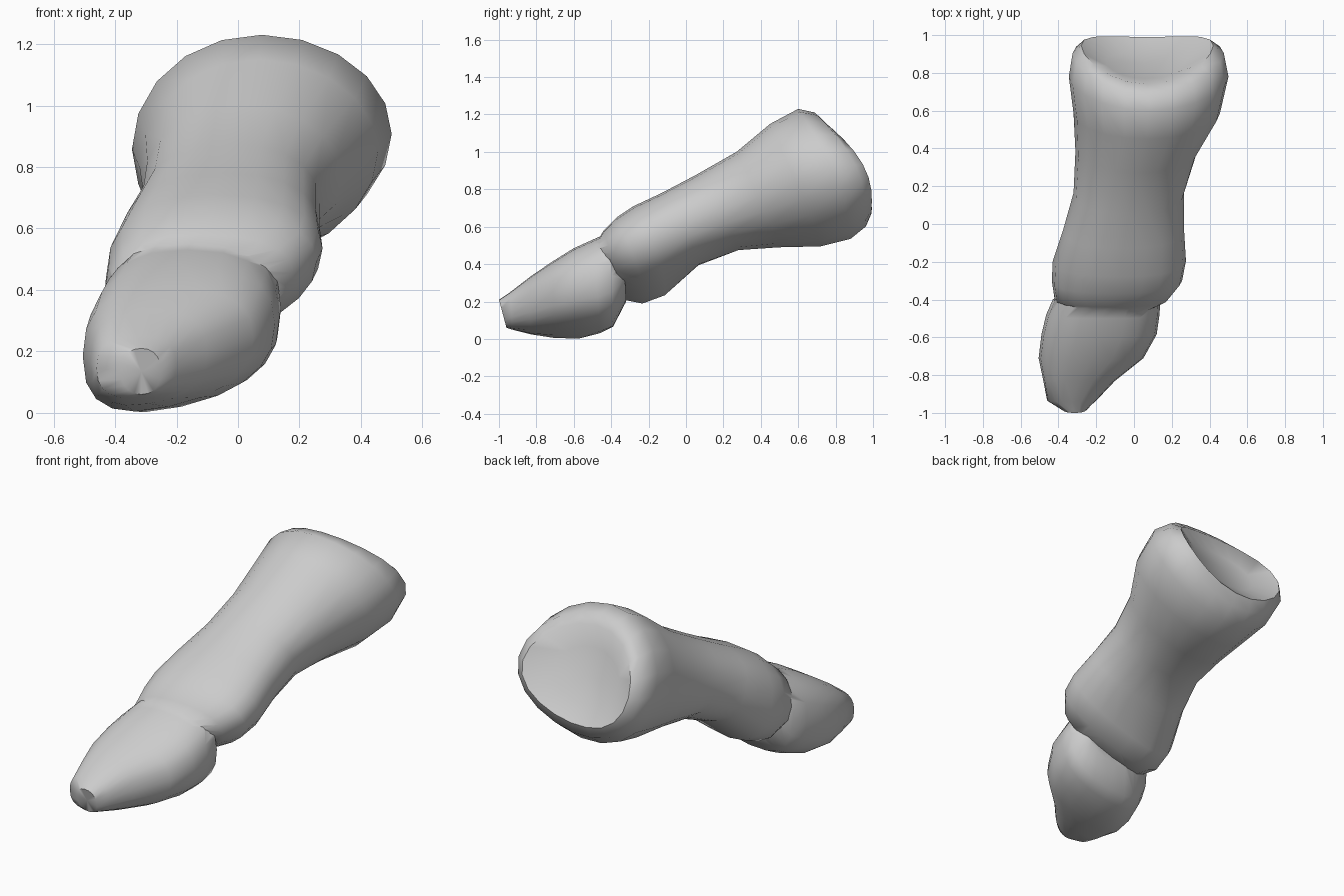
import bpy
import bmesh
import math

default_cube = bpy.data.objects.get("Cube")
if default_cube:
    bpy.data.objects.remove(default_cube, do_unlink=True)

SIDES = 20

# One plain material for the whole bone
bone_grey = bpy.data.materials.new("bone grey")
bone_grey.use_nodes = True
colour = (0.6, 0.6, 0.6, 1)
bone_grey.diffuse_color = colour
bone_grey.node_tree.nodes["Principled BSDF"].inputs["Base Color"].default_value = colour


def soften(value, power):
    """Superellipse shaping: a lower power makes a boxier ring."""
    return math.copysign(abs(value) ** power, value)


def add_ring(mesh, section):
    """Leaning ring: top and bottom points, side limits, bow to the back,
    roll of the underside, roundness."""
    top_y, top_z, low_y, low_z, right, left, bow, roll, power = section
    ring = []
    for step in range(SIDES):
        angle = math.tau * step / SIDES
        across = soften(math.cos(angle), power)
        up = soften(math.sin(angle), power)
        blend = (1 + up) / 2
        x = (left + right) / 2 + across * (left - right) / 2
        y = low_y + (top_y - low_y) * blend + bow * across * across
        z = low_z + (top_z - low_z) * blend + roll * across * (1 - blend)
        ring.append(mesh.verts.new((x, y, max(z, 0))))
    return ring


def add_cap(mesh, ring, flip):
    """Close an open end with a fan around its middle."""
    middle = mesh.verts.new((0, 0, 0))
    for vert in ring:
        middle.co += vert.co / SIDES
    for step, vert in enumerate(ring):
        corners = [vert, ring[(step + 1) % SIDES], middle]
        mesh.faces.new(corners[::-1] if flip else corners)


def loft(name, sections):
    """Skin a closed body over a row of rings."""
    mesh = bmesh.new()
    rings = [add_ring(mesh, section) for section in sections]
    for front, back in zip(rings, rings[1:]):
        for step in range(SIDES):
            after = (step + 1) % SIDES
            mesh.faces.new((front[step], front[after], back[after], back[step]))
    add_cap(mesh, rings[0], True)
    add_cap(mesh, rings[-1], False)
    bmesh.ops.recalc_face_normals(mesh, faces=mesh.faces[:])
    data = bpy.data.meshes.new(name)
    mesh.to_mesh(data)
    mesh.free()
    data.materials.append(bone_grey)
    body = bpy.data.objects.new(name, data)
    bpy.context.collection.objects.link(body)
    return body


# Long shaft with the knuckle in front and the hollow socket at the back
long_bone = loft("long_bone", [
    (-.5, .48, -.4, .33, -.3, .06, 0, .04, .9),
    (-.44, .58, -.36, .24, -.42, .18, 0, .09, .85),
    (-.37, .65, -.23, .22, -.435, .255, 0, .11, .85),
    (-.28, .71, -.11, .26, -.43, .275, 0, .1, .85),
    (-.13, .78, .07, .4, -.375, .265, 0, .04, .85),
    (.05, .875, .28, .475, -.32, .265, 0, .02, .9),
    (.27, 1, .5, .49, -.31, .335, 0, .03, .95),
    (.45, 1.15, .72, .495, -.32, .455, 0, .05, 1),
    (.6, 1.23, .88, .535, -.345, .5, .04, .05, 1),
    (.69, 1.21, .96, .6, -.325, .475, .08, .05, 1),
    (.74, 1.16, .99, .67, -.28, .42, .08, .04, 1),
    (.77, 1.04, .91, .76, -.15, .27, .02, .02, 1),
])

# Tapering end bone resting on the ground
end_bone = loft("end_bone", [
    (-1, .21, -.96, .06, -.38, -.25, 0, 0, .9),
    (-.94, .25, -.93, .05, -.46, -.2, 0, .01, .8),
    (-.83, .335, -.83, .03, -.48, -.1, 0, .03, .8),
    (-.72, .41, -.7, .02, -.505, .05, 0, .06, .8),
    (-.6, .485, -.57, .02, -.49, .12, 0, .07, .8),
    (-.5, .53, -.46, .04, -.465, .135, 0, .05, .8),
    (-.41, .57, -.39, .07, -.43, .14, 0, .04, .8),
    (-.34, .58, -.32, .2, -.34, .08, 0, 0, .9),
])

# Fuse the two parts into one skin
fuse = long_bone.modifiers.new("fuse", 'BOOLEAN')
fuse.operation = 'UNION'
fuse.solver = 'EXACT'
fuse.object = end_bone
bpy.ops.object.select_all(action='DESELECT')
long_bone.select_set(True)
bpy.context.view_layer.objects.active = long_bone
bpy.ops.object.modifier_apply(modifier=fuse.name)
bpy.data.objects.remove(end_bone, do_unlink=True)
long_bone.name = "toe_bone"
bpy.ops.object.shade_smooth_by_angle(angle=math.radians(50))
